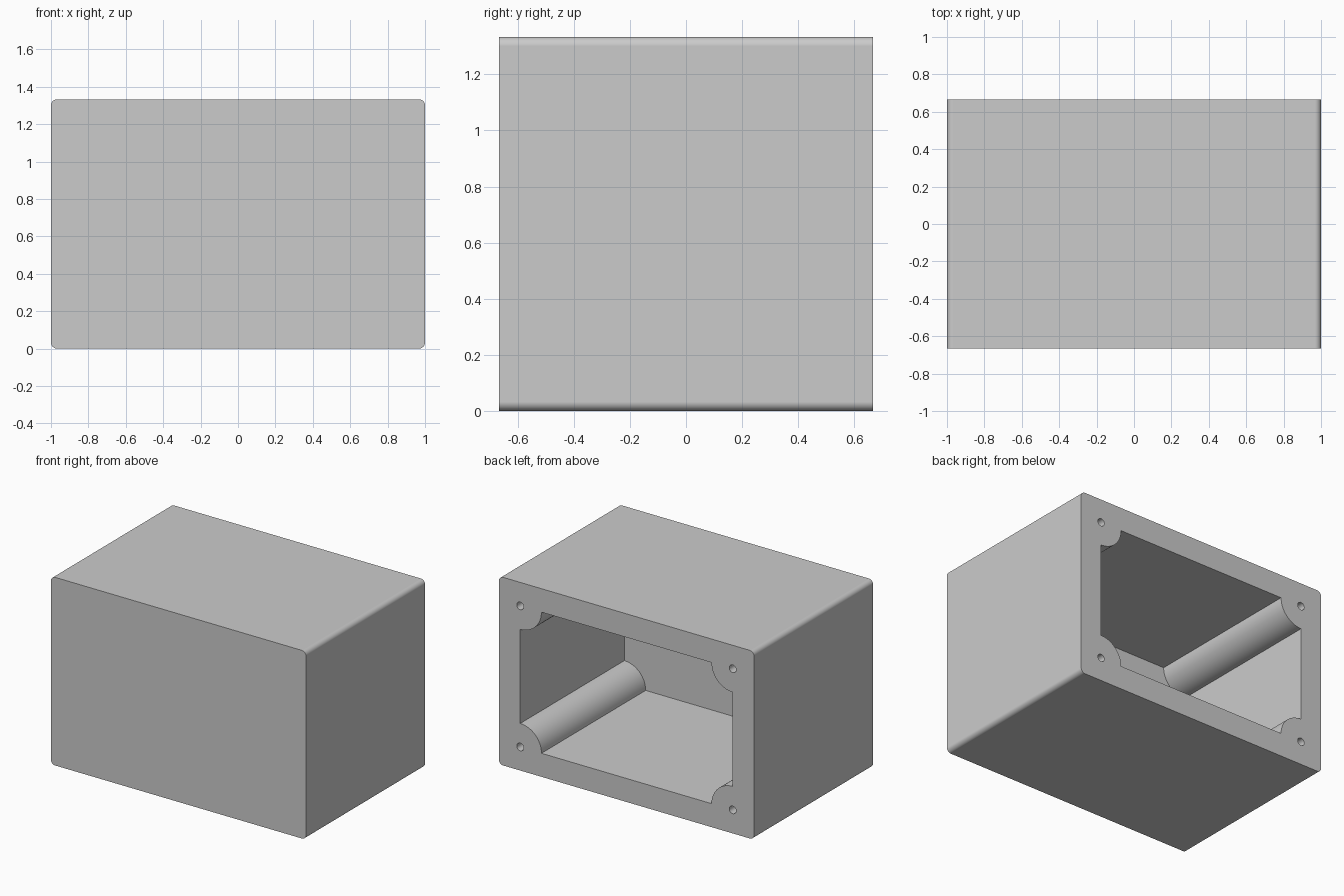
import bpy
import bmesh
from math import cos, sin, radians

if "Cube" in bpy.data.objects:
    bpy.data.objects.remove(bpy.data.objects["Cube"], do_unlink=True)

HALF_W, HALF_H, HALF_D = 1.0, 2 / 3, 2 / 3
WALL = 1 / 6
EDGE_R = 0.033
BOSS_R = 1 / 6
HOLE_R = 0.027
HOLE_DEPTH = 0.35
CORNERS = [(1, 1), (-1, 1), (-1, -1), (1, -1)]


def corner_profile(w, h, r, steps, concave=False):
    """Rectangle whose corners are rounded outward or scooped inward."""
    points = []
    for i, (sx, sz) in enumerate(CORNERS):
        for k in range(steps + 1):
            turn = 90 * k / steps
            if concave:
                cx, cz, a = sx * w, sz * h, 90 * i + 270 - turn
            else:
                cx, cz, a = sx * (w - r), sz * (h - r), 90 * i + turn
            points.append((cx + r * cos(radians(a)), cz + r * sin(radians(a))))
    return points


def circle_profile(cx, cz, r, sides):
    angles = [radians(360 * k / sides) for k in range(sides)]
    return [(cx + r * cos(a), cz + r * sin(a)) for a in angles]


def add_prism(bm, profile, y0, y1):
    """Extrude an x-z profile along y into a closed solid."""
    base = [bm.verts.new((x, y0, z + HALF_H)) for x, z in profile]
    face = bm.faces.new(base)
    grown = bmesh.ops.extrude_face_region(bm, geom=[face])["geom"]
    moved = [g for g in grown if isinstance(g, bmesh.types.BMVert)]
    bmesh.ops.translate(bm, verts=moved, vec=(0, y1 - y0, 0))


def make_object(name, prisms):
    bm = bmesh.new()
    for profile, y0, y1 in prisms:
        add_prism(bm, profile, y0, y1)
    bmesh.ops.recalc_face_normals(bm, faces=bm.faces)
    mesh = bpy.data.meshes.new(name)
    bm.to_mesh(mesh)
    bm.free()
    obj = bpy.data.objects.new(name, mesh)
    bpy.context.collection.objects.link(obj)
    return obj


# Solid block with rounded long edges
housing = make_object("housing", [
    (corner_profile(HALF_W, HALF_H, EDGE_R, 8), -HALF_D, HALF_D)])

# Cavity that leaves a quarter-round screw boss in each corner, plus the holes
in_w, in_h = HALF_W - WALL, HALF_H - WALL
cuts = [(corner_profile(in_w, in_h, BOSS_R, 16, concave=True),
         -HALF_D + WALL, HALF_D + 0.1)]
for sx, sz in CORNERS:
    cuts.append((circle_profile(sx * in_w, sz * in_h, HOLE_R, 24),
                 HALF_D - HOLE_DEPTH, HALF_D + 0.1))
cutter = make_object("cavity_cutter", cuts)
cutter.hide_render = True

# Hollow out the block
bpy.ops.object.select_all(action="DESELECT")
bpy.context.view_layer.objects.active = housing
housing.select_set(True)
cut = housing.modifiers.new("hollow", "BOOLEAN")
cut.operation = "DIFFERENCE"
cut.solver = "EXACT"
cut.object = cutter
bpy.ops.object.modifier_apply(modifier=cut.name)
bpy.data.objects.remove(cutter, do_unlink=True)

# Smooth rounds with flat walls
bpy.ops.object.shade_smooth_by_angle(angle=radians(30))
weighted = housing.modifiers.new("flat_walls", "WEIGHTED_NORMAL")
weighted.keep_sharp = True

# Plain grey finish
grey = bpy.data.materials.new("light_grey")
grey.use_nodes = True
colour = (0.6, 0.6, 0.6, 1)
grey.diffuse_color = colour
grey.node_tree.nodes["Principled BSDF"].inputs["Base Color"].default_value = colour
housing.data.materials.clear()
housing.data.materials.append(grey)
